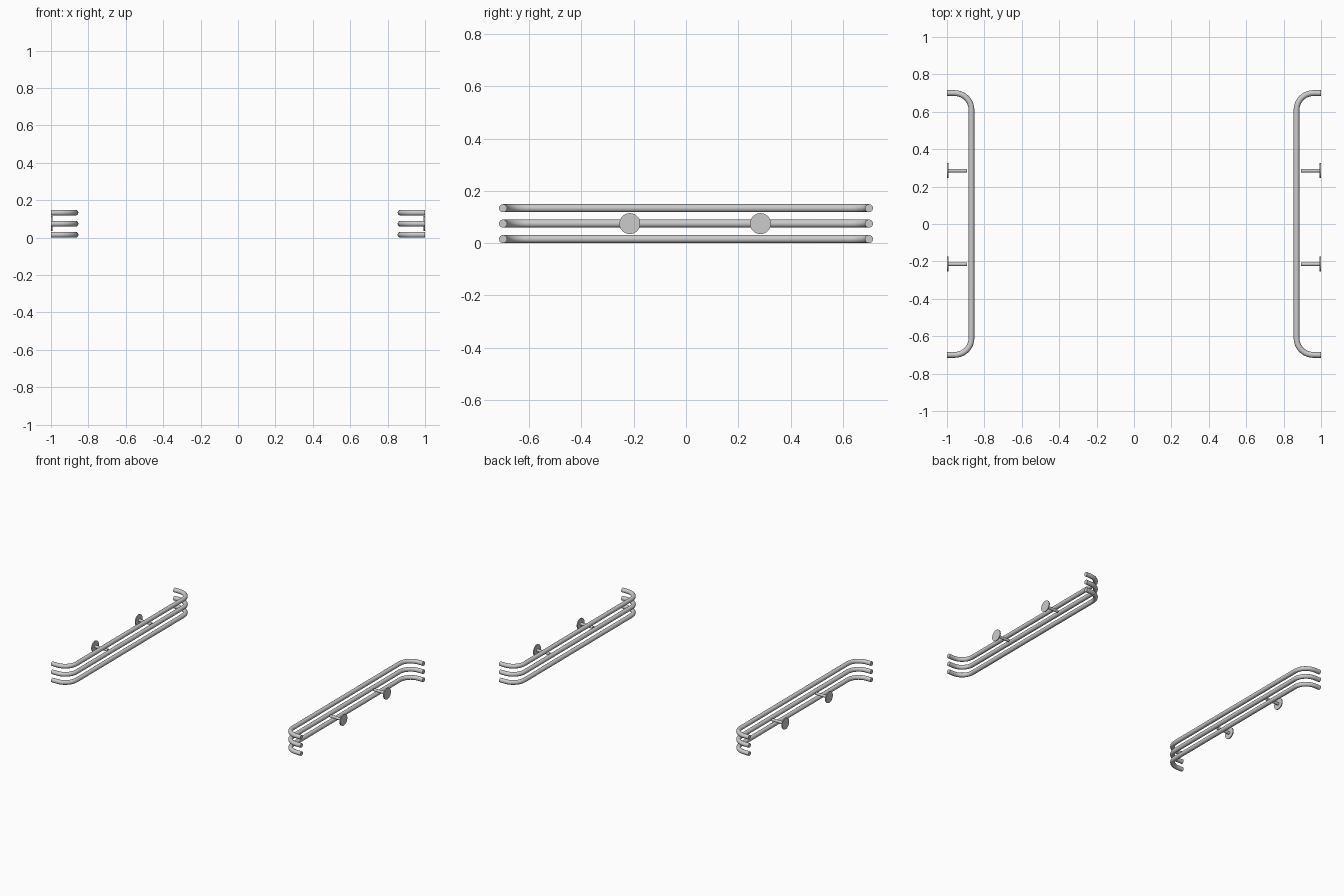
import bpy
import math

if "Cube" in bpy.data.objects:
    bpy.data.objects.remove(bpy.data.objects["Cube"])

RAIL_X, END_Y, BEND = 0.869, 0.70, 0.09   # rail line, end line, corner radius
TUBE_R = 0.0155
RAIL_Z = (0.0155, 0.0745, 0.1335)
BRACKET_Y = (-0.215, 0.285)


def finish(obj, name):
    """Name, smooth and mirror a part across x = 0."""
    obj.name = obj.data.name = name
    bpy.ops.object.select_all(action='DESELECT')
    obj.select_set(True)
    bpy.context.view_layer.objects.active = obj
    bpy.ops.object.transform_apply(location=True, rotation=True, scale=True)
    bpy.ops.object.shade_smooth_by_angle(angle=math.radians(40))
    obj.modifiers.new("mirror_side", 'MIRROR').use_axis = (True, False, False)


def rail_path():
    """Half-loop with rounded corners: wall end, bend, long run, bend, wall end."""
    cx, cy, n = RAIL_X + BEND, END_Y - BEND, 10
    half = [(1.0, -END_Y)]
    for i in range(n + 1):
        a = math.radians(270 - 90 * i / n)
        half.append((cx + BEND * math.cos(a), -cy + BEND * math.sin(a)))
    return half + [(x, -y) for x, y in reversed(half)]


def rail(z, name):
    curve = bpy.data.curves.new(name, 'CURVE')
    curve.dimensions = '3D'
    curve.bevel_depth = TUBE_R
    curve.bevel_resolution = 6
    curve.use_fill_caps = True
    pts = rail_path()
    spline = curve.splines.new('POLY')
    spline.points.add(len(pts) - 1)
    for p, (x, y) in zip(spline.points, pts):
        p.co = (x, y, z, 1)
    obj = bpy.data.objects.new(name, curve)
    bpy.context.collection.objects.link(obj)
    bpy.ops.object.select_all(action='DESELECT')
    obj.select_set(True)
    bpy.context.view_layer.objects.active = obj
    bpy.ops.object.convert(target='MESH')
    finish(bpy.context.object, name)


def rod(x0, x1, y, r, name):
    """Cylinder along x at the middle rail height."""
    bpy.ops.mesh.primitive_cylinder_add(
        vertices=32, radius=r, depth=x1 - x0,
        location=((x0 + x1) / 2, y, RAIL_Z[1]), rotation=(0, math.pi / 2, 0))
    finish(bpy.context.object, name)


# Three stacked tube rails on each side
for z, label in zip(RAIL_Z, ("lower", "middle", "upper")):
    rail(z, label + "_rail")

# Wall brackets: stem and round mounting plate
for y, label in zip(BRACKET_Y, ("front", "rear")):
    rod(0.893, 0.995, y, 0.01, label + "_bracket_stem")
    rod(0.993, 1.0, y, 0.04, label + "_bracket_plate")
